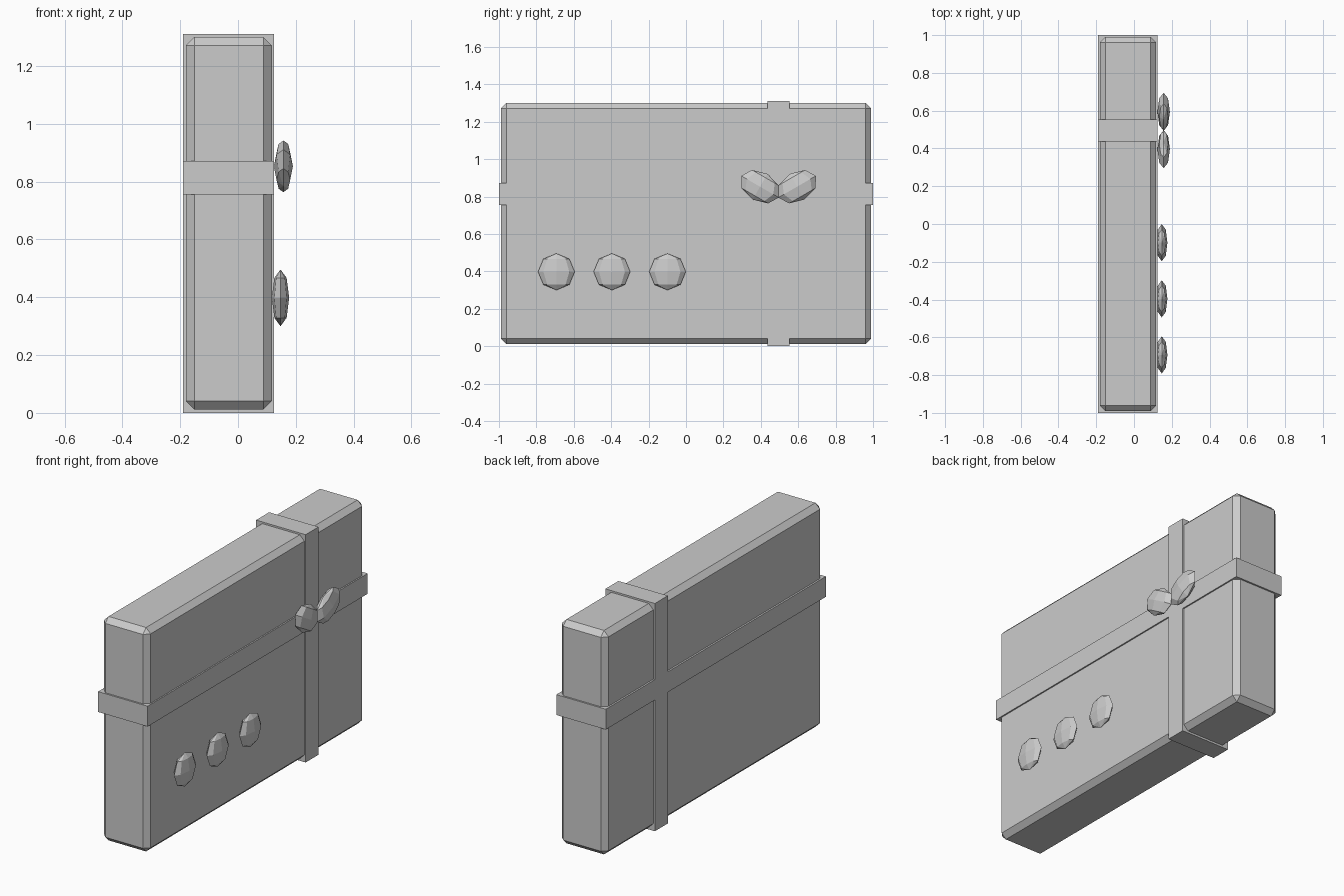
import bpy
from math import radians

if "Cube" in bpy.data.objects:
    bpy.data.objects.remove(bpy.data.objects["Cube"])


def box(name, lo, hi, bevel=0.0):
    """Axis-aligned box from min corner to max corner, optional chamfer."""
    mid = [(a + b) / 2 for a, b in zip(lo, hi)]
    bpy.ops.mesh.primitive_cube_add(size=1, location=mid)
    ob = bpy.context.object
    ob.name = name
    ob.scale = [b - a for a, b in zip(lo, hi)]
    bpy.ops.object.transform_apply(location=False, rotation=False, scale=True)
    if bevel:
        mod = ob.modifiers.new("chamfer", 'BEVEL')
        mod.width = bevel
        mod.segments = 1
    return ob


def pebble(name, loc, radii, tilt=0.0):
    """Faceted flattened sphere tilted about x."""
    bpy.ops.mesh.primitive_uv_sphere_add(segments=8, ring_count=4, radius=1,
                                         location=loc,
                                         rotation=(radians(tilt), 0, 0))
    ob = bpy.context.object
    ob.name = name
    ob.scale = radii
    bpy.ops.object.shade_flat()
    return ob


# Chamfered slab
box("box_body", (-0.18, -0.99, 0.012), (0.117, 0.99, 1.30), bevel=0.029)

# Ribbons wrapped around the slab
box("ribbon_horizontal", (-0.19, -1.0, 0.755), (0.125, 1.0, 0.872))
box("ribbon_vertical", (-0.19, 0.436, 0.0), (0.125, 0.554, 1.31))

# Bow: two mirrored loops at the ribbon crossing
for side, label in ((-1, "left"), (1, "right")):
    pebble(f"bow_loop_{label}", (0.157, 0.495 + side * 0.099, 0.853),
           (0.033, 0.116, 0.079), tilt=30 * side)

# Row of three buttons
for i in range(3):
    pebble(f"button_{i + 1}", (0.147, -0.693 + i * 0.297, 0.398),
           (0.03, 0.098, 0.098))
